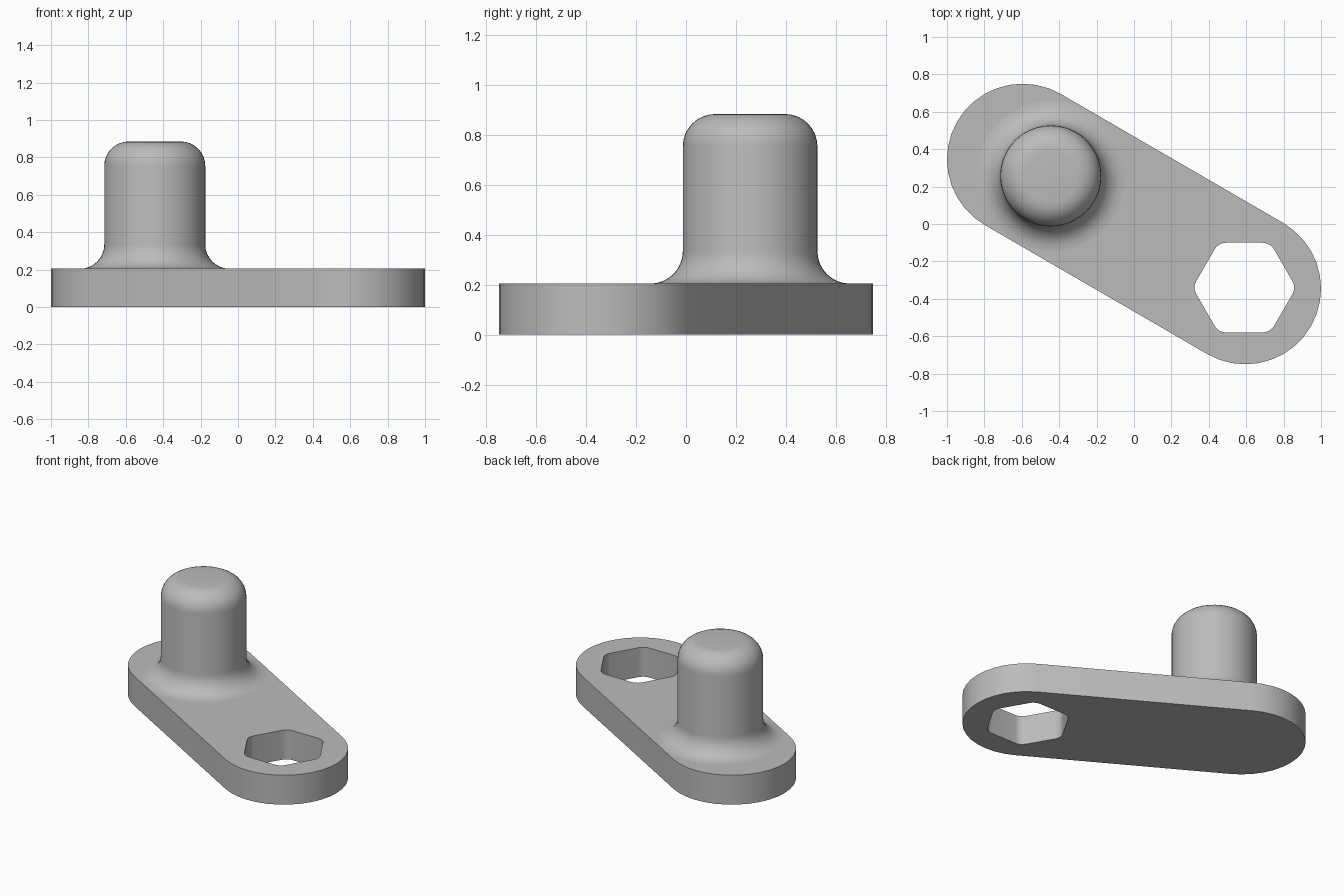
import bpy, bmesh
from math import sin, cos, pi, radians
from mathutils import Vector

if "Cube" in bpy.data.objects:
    bpy.data.objects.remove(bpy.data.objects["Cube"])

THICK = 0.205
END_X, END_Y, END_R = 0.595, 0.345, 0.405
TILT = radians(-30)

grey = bpy.data.materials.new("plain grey")
grey.use_nodes = True
colour = (0.5, 0.5, 0.5, 1)
grey.diffuse_color = colour
grey.node_tree.nodes["Principled BSDF"].inputs["Base Color"].default_value = colour


def arc(cx, cy, r, start, end, n):
    """Points along an arc, angles in radians."""
    angles = [start + (end - start) * i / n for i in range(n + 1)]
    return [Vector((cx + r * cos(a), cy + r * sin(a), 0)) for a in angles]


def finish(bm, name):
    bmesh.ops.recalc_face_normals(bm, faces=bm.faces)
    mesh = bpy.data.meshes.new(name)
    bm.to_mesh(mesh)
    bm.free()
    mesh.materials.append(grey)
    obj = bpy.data.objects.new(name, mesh)
    bpy.context.collection.objects.link(obj)
    bpy.ops.object.select_all(action='DESELECT')
    obj.select_set(True)
    bpy.context.view_layer.objects.active = obj
    bpy.ops.object.shade_smooth_by_angle(angle=radians(35))
    return obj


def add_loop(bm, points):
    verts = [bm.verts.new(p) for p in points]
    return [bm.edges.new((v, verts[i - 1])) for i, v in enumerate(verts)]


# Base plate: slanted round-ended outline with a rounded hexagonal hole
outline = (arc(END_X, -END_Y, END_R, TILT - pi / 2, TILT + pi / 2, 18)
           + arc(-END_X, END_Y, END_R, TILT + pi / 2, TILT + 3 * pi / 2, 18))
corner_r, hex_r = 0.07, 0.277
reach = hex_r - corner_r / cos(pi / 6)
hexagon = []
for k in range(6):
    a = k * pi / 3
    hexagon += arc(END_X - 0.005 + reach * cos(a), -END_Y + 0.005 + reach * sin(a),
                   corner_r, a - pi / 6, a + pi / 6, 5)

bm = bmesh.new()
edges = add_loop(bm, outline) + add_loop(bm, hexagon)
bmesh.ops.triangle_fill(bm, edges=edges, use_beauty=True, normal=(0, 0, 1))
raised = bmesh.ops.extrude_face_region(bm, geom=bm.faces[:], use_keep_orig=True)
top = [g for g in raised["geom"] if isinstance(g, bmesh.types.BMVert)]
bmesh.ops.translate(bm, verts=top, vec=(0, 0, THICK))
finish(bm, "base_plate")

# Peg: turned profile with a flared foot and a rounded top edge
PEG_R, PEG_TOP, ROUND = 0.27, 0.885, 0.13
foot = arc(PEG_R + ROUND, THICK + ROUND, ROUND, 3 * pi / 2, pi, 8)
crown = arc(PEG_R - ROUND, PEG_TOP - ROUND, ROUND, 0, pi / 2, 8)
start = [Vector((0, THICK - 0.02, 0)), Vector((PEG_R + ROUND, THICK - 0.02, 0))]
profile = start + foot + crown + [Vector((0, PEG_TOP, 0))]

bm = bmesh.new()
points = [bm.verts.new((p.x, 0, p.y)) for p in profile]
line = [bm.edges.new(pair) for pair in zip(points, points[1:])]
bmesh.ops.spin(bm, geom=points + line, cent=(0, 0, 0), axis=(0, 0, 1),
               angle=2 * pi, steps=48, use_duplicate=False)
bmesh.ops.remove_doubles(bm, verts=bm.verts, dist=0.0005)
peg = finish(bm, "peg")
peg.location = (-0.445, 0.257, 0)
